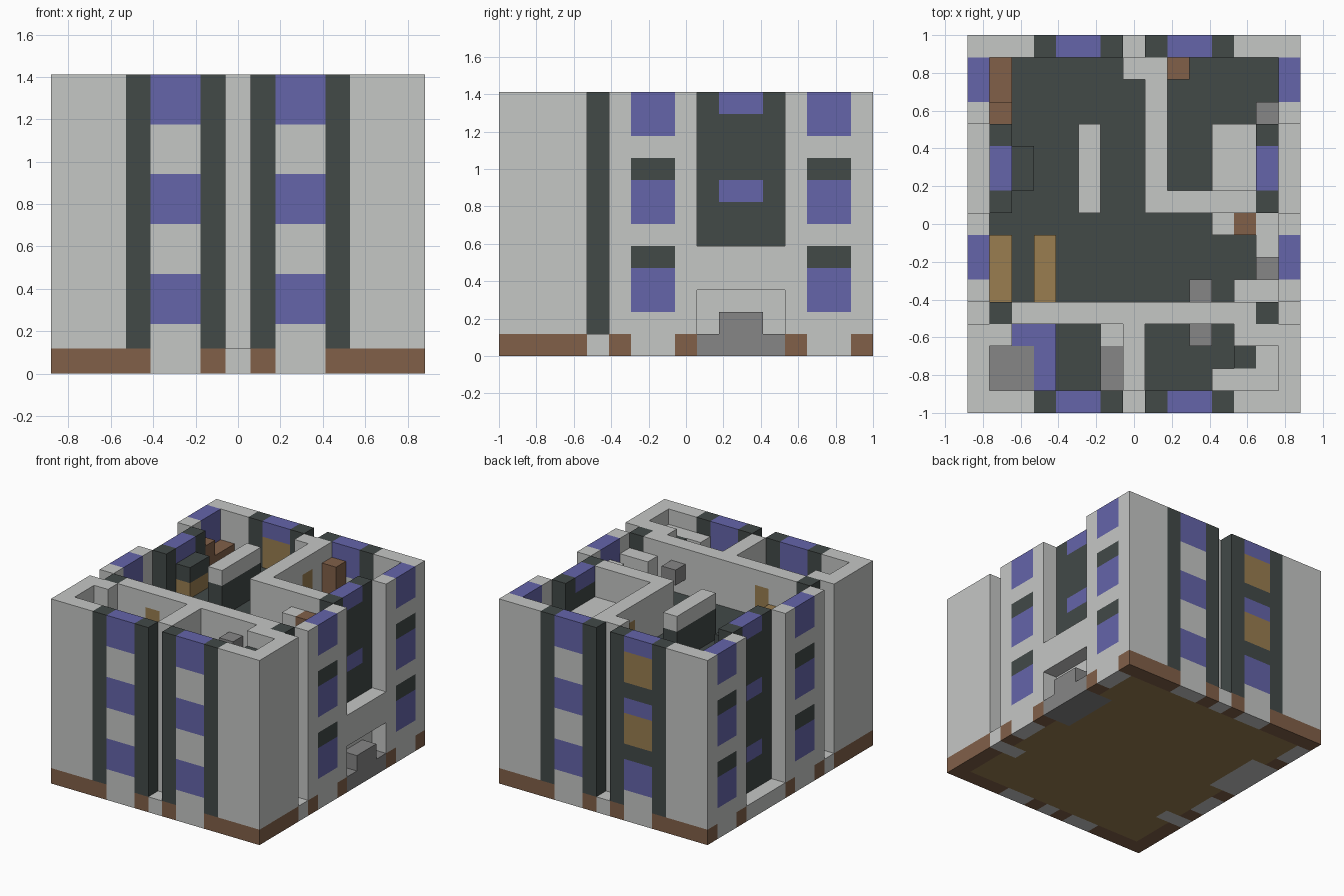
import bpy
import bmesh
from mathutils import Vector

if "Cube" in bpy.data.objects:
    bpy.data.objects.remove(bpy.data.objects["Cube"], do_unlink=True)

NX, NY, NZ = 15, 17, 12          # building size in blocks
U = 2 / NY                       # block edge
FLOOR = 9                        # walking level of the open top storey
COLOURS = {
    "stone": (0.56, 0.57, 0.56),
    "dark": (0.054, 0.067, 0.064),
    "glass": (0.128, 0.128, 0.40),
    "brown": (0.22, 0.117, 0.066),
    "wood": (0.32, 0.206, 0.08),
    "grey": (0.237, 0.237, 0.237),
}
materials = {}
for name, rgb in COLOURS.items():
    m = bpy.data.materials.new(name)
    m.use_nodes = True
    m.diffuse_color = (*rgb, 1)
    m.node_tree.nodes["Principled BSDF"].inputs["Base Color"].default_value = (*rgb, 1)
    materials[name] = m

cells = {}                       # block -> (part, colour); later parts replace earlier ones


def span(r):
    return range(*r) if isinstance(r, tuple) else range(r, r + 1)


def fill(part, colour, x, y, z):
    for i in span(x):
        for j in span(y):
            for k in span(z):
                if colour is None:
                    cells.pop((i, j, k), None)
                else:
                    cells[i, j, k] = (part, colour)


ALL_X, ALL_Y, UP = (0, NX), (0, NY), (1, NZ)
ROOM = (FLOOR, NZ)               # full height of the top storey
LOW, TALL = FLOOR, (FLOOR, NZ - 1)

# Outer shell, plinth and floor slabs
for side in (0, NX - 1):
    fill("outer_walls", "stone", side, ALL_Y, UP)
    fill("plinth", "brown", side, ALL_Y, 0)
for end in (0, NY - 1):
    fill("outer_walls", "stone", ALL_X, end, UP)
    fill("plinth", "brown", ALL_X, end, 0)
fill("ground_floor", "wood", (1, NX - 1), (1, NY - 1), 0)
for level in (4, 8):
    fill("floor_slabs", "dark", (1, NX - 1), (1, NY - 1), level)

# Front and back: dark pilasters, window bays and a central recess
for end, inner in ((0, 1), (NY - 1, NY - 2)):
    for x in (3, 6, 8, 11):
        fill("pilasters", "dark", x, end, UP)
    for x in ((4, 6), (9, 11)):
        fill("outer_walls", "stone", x, end, (0, NZ))
        for z in (2, 6, 10):
            fill("windows", "glass", x, end, (z, z + 2))
    fill("recess_walls", None, 7, end, UP)
    fill("recess_walls", "stone", 7, end, 0)
    fill("recess_walls", "stone", 7, inner, UP)

# Back bay with wooden panels
back = NY - 1
fill("pilasters", "dark", (4, 6), back, (4, NZ))
for z in (7, 11):
    fill("windows", "glass", (4, 6), back, z)
for z in (5, 9):
    fill("back_panels", "wood", (4, 6), back, (z, z + 2))

# Sides: window columns, narrow recess and wide dark bay
for side, inner in ((0, 1), (NX - 1, NX - 2)):
    for y in ((6, 8), (14, 16)):
        fill("outer_walls", "stone", side, y, (0, 2))
        for z in (2, 6, 10):
            fill("windows", "glass", side, y, (z, z + 2))
        for z in (4, 8):
            fill("floor_slabs", "dark", side, y, z)
    for y in (4, (9, 13)):
        fill("recess_walls", None, side, y, UP)
        fill("recess_walls", "stone", side, y, 0)
        fill("recess_walls", "stone", inner, y, 0)
        fill("recess_walls", "dark", inner, y, UP)
    for z in (3, 7, 11):
        fill("windows", "glass", inner, (10, 12), z)

# Entrance porch with canopy and steps
right = NX - 1
fill("porch", "stone", right - 1, (9, 13), (1, 5))
fill("porch", "stone", right, (9, 13), (3, 5))
fill("porch_steps", "grey", (right - 1, NX), (9, 13), 0)
fill("porch_steps", "grey", right, (10, 12), 1)

# Partition walls and doors of the top storey
for x, y in (((2, 13), 4), (7, (1, 4)), (7, 15), (8, (9, 16)), ((9, 13), 9),
             (1, 3), ((12, 14), 3)):
    fill("partition_walls", "stone", x, y, ROOM)
fill("inner_doors", "wood", 4, 4, TALL)
fill("inner_doors", "wood", 8, 13, TALL)
fill("room_divider", "dark", 5, (9, 13), TALL)
fill("room_divider", "stone", 5, (9, 13), NZ - 1)

# Bathroom
fill("shower_tray", "grey", (1, 3), (1, 3), LOW)
fill("shower_screen", "glass", 3, (1, 4), LOW)
fill("shower_screen", "glass", 2, 3, LOW)
fill("bath_bench", "grey", 6, (1, 3), LOW)
fill("bath_seat", "stone", 6, 3, LOW)

# Front left room
fill("cabinet", "stone", (11, 13), 1, TALL)
fill("cabinet", "stone", 13, (1, 3), TALL)
fill("cabinet_screen", "dark", 12, 2, TALL)

# Kitchen and wall lamps
fill("kitchen_units", "stone", (11, 14), 8, TALL)
fill("kitchen_units", "stone", 13, 7, TALL)
fill("kitchen_units", "stone", (12, 14), 5, TALL)
fill("kitchen_box", "brown", 12, 8, TALL)
fill("stove", "grey", 13, 6, LOW)
for y in (3, 5):
    fill("wall_lamps", "grey", 10, y, NZ - 2)

# Living room and bedroom furniture
for x in (1, 3):
    fill("benches", "wood", x, (5, 8), LOW)
fill("media_stand", "wood", 2, (10, 12), LOW)
fill("media_screen", "dark", 2, (10, 12), NZ - 2)
fill("sofa", "brown", 1, (14, 16), LOW)
fill("sofa", "brown", 1, 13, TALL)
fill("bed", "stone", (11, 13), (10, 13), LOW)
fill("night_stand", "grey", 13, 13, LOW)
fill("wardrobe", "brown", 9, 15, TALL)


def build(part):
    """Join the blocks of one part, keeping only faces that touch air."""
    bm = bmesh.new()
    verts, slots = {}, []

    def corner(p):
        if p not in verts:
            verts[p] = bm.verts.new(((p[0] - NX / 2) * U, (p[1] - NY / 2) * U, p[2] * U))
        return verts[p]

    for cell, (owner, colour) in cells.items():
        if owner != part:
            continue
        if colour not in slots:
            slots.append(colour)
        for axis in range(3):
            for step in (0, 1):
                near = list(cell)
                near[axis] += 2 * step - 1
                if tuple(near) in cells:
                    continue
                a, b = (axis + 1) % 3, (axis + 2) % 3
                ring = []
                for da, db in ((0, 0), (1, 0), (1, 1), (0, 1)):
                    p = list(cell)
                    p[axis] += step
                    p[a] += da
                    p[b] += db
                    ring.append(corner(tuple(p)))
                face = bm.faces.new(ring if step else ring[::-1])
                face.material_index = slots.index(colour)
    bmesh.ops.dissolve_limit(bm, angle_limit=0.01, verts=bm.verts, edges=bm.edges,
                             delimit={"MATERIAL"})
    mesh = bpy.data.meshes.new(part)
    bm.to_mesh(mesh)
    bm.free()
    for colour in slots:
        mesh.materials.append(materials[colour])
    bpy.context.collection.objects.link(bpy.data.objects.new(part, mesh))


for part in sorted({owner for owner, _ in cells.values()}):
    build(part)
